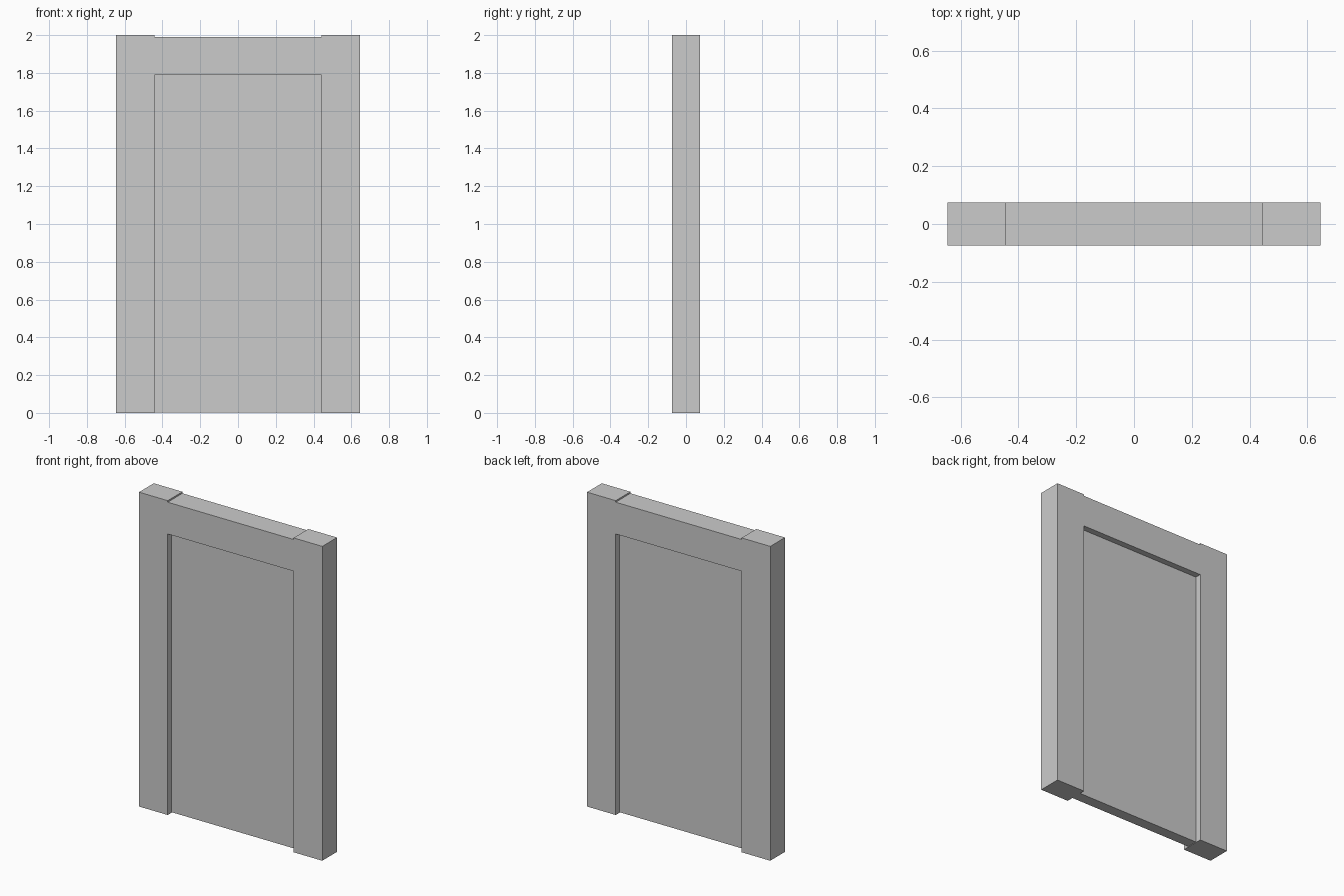
import bpy
import bmesh
from mathutils import Matrix, Vector

if "Cube" in bpy.data.objects:
    bpy.data.objects.remove(bpy.data.objects["Cube"])


def box(name, lo, hi):
    """Add a box spanning two opposite corners."""
    lo, hi = Vector(lo), Vector(hi)
    bm = bmesh.new()
    bmesh.ops.create_cube(bm, size=1.0, matrix=Matrix.Diagonal((*(hi - lo), 1)))
    mesh = bpy.data.meshes.new(name)
    bm.to_mesh(mesh)
    bm.free()
    obj = bpy.data.objects.new(name, mesh)
    obj.location = (lo + hi) / 2
    bpy.context.collection.objects.link(obj)
    return obj


OUTER, INNER = 0.645, 0.443   # half widths of the frame and the opening
DEPTH, PANEL = 0.074, 0.035   # half depths of the frame and the door
OPENING_TOP = 1.788

# Side posts, slightly taller than the lintel
for side, sign in (("left", -1), ("right", 1)):
    x0, x1 = sorted((sign * INNER, sign * OUTER))
    box(f"{side}_post", (x0, -DEPTH, 0), (x1, DEPTH, 2))

# Lintel between the posts
box("lintel", (-INNER, -DEPTH, OPENING_TOP), (INNER, DEPTH, 1.99))

# Door panel, recessed equally on both faces
box("door_panel", (-INNER, -PANEL, 0.003), (INNER, PANEL, OPENING_TOP))
